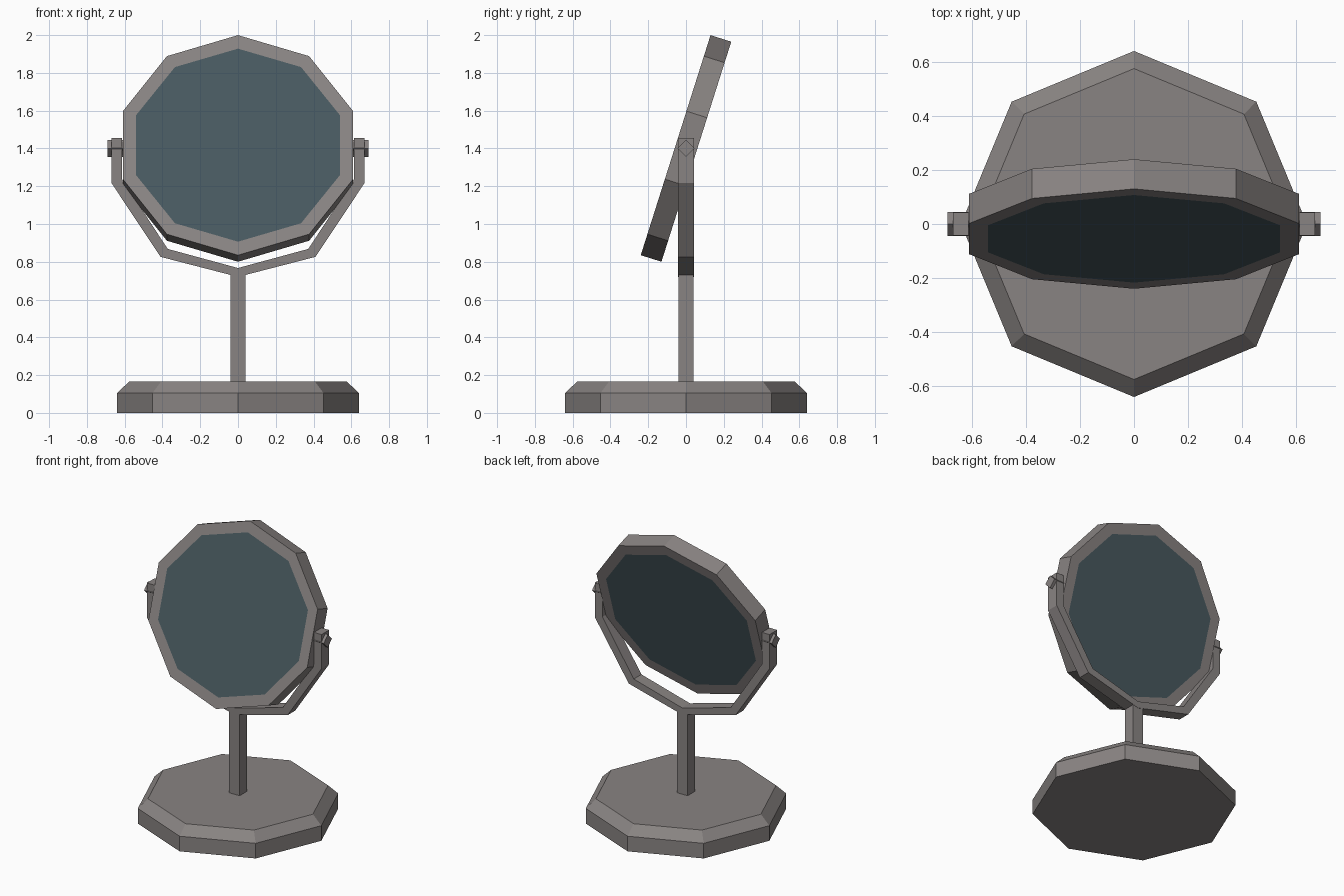
import bpy
import bmesh
from math import sin, cos, pi, radians
from mathutils import Matrix

cube = bpy.data.objects.get("Cube")
if cube:
    bpy.data.objects.remove(cube)


def material(name, rgb):
    m = bpy.data.materials.new(name)
    m.use_nodes = True
    m.diffuse_color = (*rgb, 1)
    m.node_tree.nodes["Principled BSDF"].inputs["Base Color"].default_value = (*rgb, 1)
    return m


metal = material("warm_grey_metal", (0.25, 0.23, 0.225))
glass = material("dark_teal_glass", (0.065, 0.1, 0.115))


def finish(name, bm, mats):
    bmesh.ops.recalc_face_normals(bm, faces=bm.faces)
    me = bpy.data.meshes.new(name)
    bm.to_mesh(me)
    bm.free()
    for m in mats:
        me.materials.append(m)
    ob = bpy.data.objects.new(name, me)
    bpy.context.collection.objects.link(ob)
    return ob


def loft(name, sides, rings, mats=(metal,), cap_material=0):
    """Stack of polygon rings (radius x, radius y, height), capped at both ends."""
    bm = bmesh.new()
    loops = []
    for rx, ry, h in rings:
        angles = [2 * pi * i / sides for i in range(sides)]
        loops.append([bm.verts.new((rx * sin(a), ry * cos(a), h)) for a in angles])
    for low, high in zip(loops, loops[1:]):
        for i in range(sides):
            j = (i + 1) % sides
            bm.faces.new((low[i], low[j], high[j], high[i]))
    for loop in (loops[0], loops[-1]):
        bm.faces.new(loop).material_index = cap_material
    return finish(name, bm, mats)


# Octagonal base with a chamfered top edge
loft("base", 8, [(0.64, 0.64, 0), (0.64, 0.64, 0.105), (0.575, 0.575, 0.167)])

# Square post
bm = bmesh.new()
bmesh.ops.create_cube(bm, size=1, matrix=Matrix.Translation((0, 0, 0.44))
                      @ Matrix.Diagonal((0.08, 0.08, 0.6, 1)))
finish("post", bm, [metal])

# Yoke: half profile mirrored across the middle, then given depth
outer = [(0, 0.72), (0.41, 0.826), (0.67, 1.217), (0.67, 1.455)]
inner = [(0, 0.767), (0.372, 0.868), (0.613, 1.235), (0.613, 1.455)]
bm = bmesh.new()
for side in (-1, 1):
    for k in range(3):
        quad = (outer[k], outer[k + 1], inner[k + 1], inner[k])
        bm.faces.new([bm.verts.new((side * x, -0.042, z)) for x, z in quad])
bmesh.ops.remove_doubles(bm, verts=bm.verts, dist=0.0001)
bmesh.ops.recalc_face_normals(bm, faces=bm.faces)
grown = bmesh.ops.extrude_face_region(bm, geom=bm.faces[:], use_keep_orig=True)
moved = [g for g in grown["geom"] if isinstance(g, bmesh.types.BMVert)]
bmesh.ops.translate(bm, verts=moved, vec=(0, 0.084, 0))
finish("yoke", bm, [metal])

# Diamond-shaped pivot pins
for side, label in ((1, "left"), (-1, "right")):
    pin = loft(label + "_pivot_pin", 4, [(0.045, 0.045, 0.6), (0.045, 0.045, 0.69)])
    pin.rotation_euler = (0, side * pi / 2, 0)
    pin.location.z = 1.4

# Tilted ten-sided mirror: frame with flush glass on both faces
half = 0.0575
mirror = loft("mirror", 10,
              [(0.568, 0.536, -half), (0.641, 0.611, -half),
               (0.641, 0.611, half), (0.568, 0.536, half)],
              (metal, glass), cap_material=1)
mirror.rotation_euler = (radians(90 - 17.6), 0, 0)
mirror.location.z = 1.4
